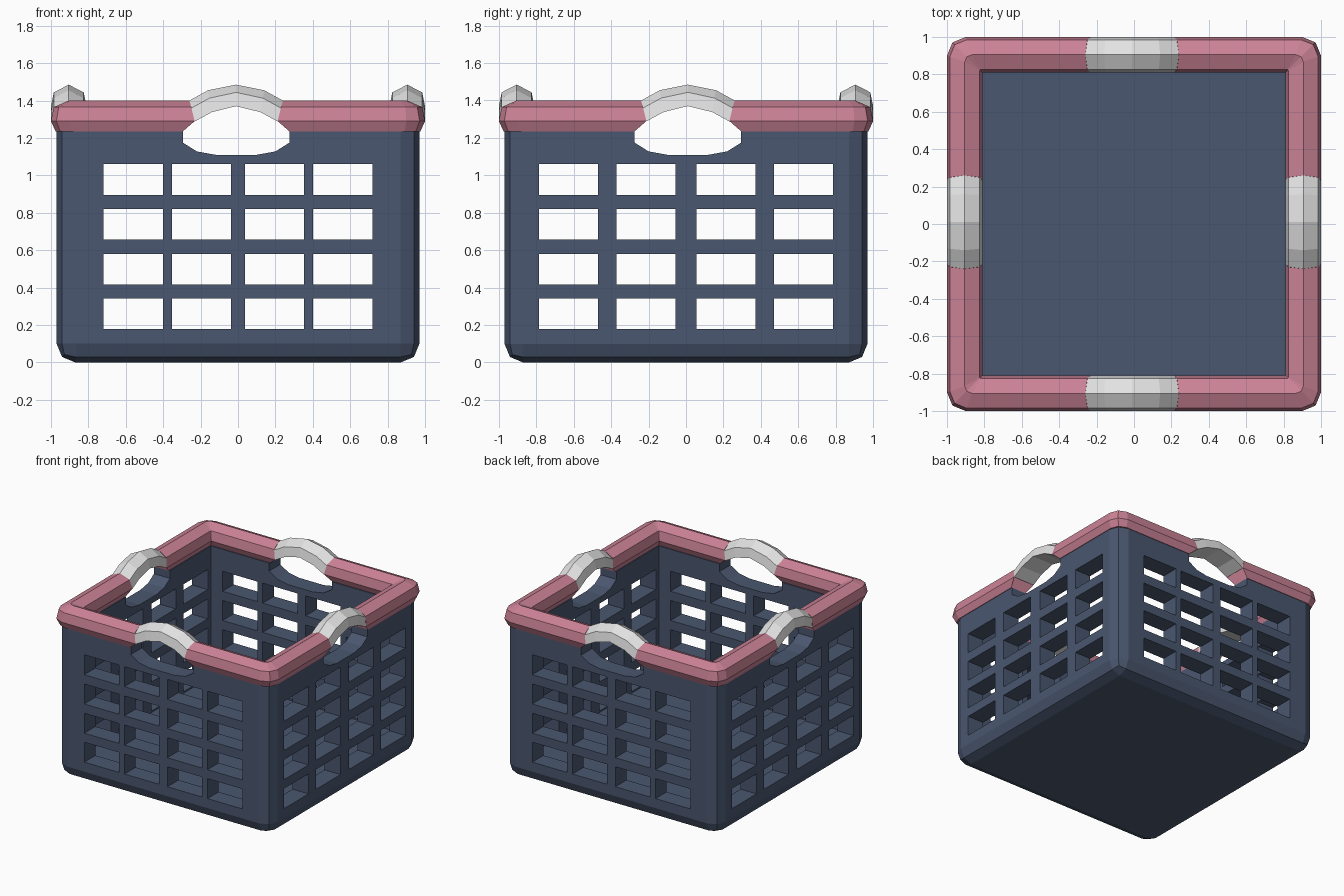
import bpy, bmesh
from mathutils import Vector

if "Cube" in bpy.data.objects:
    bpy.data.objects.remove(bpy.data.objects["Cube"])


def material(name, rgb):
    m = bpy.data.materials.new(name)
    m.diffuse_color = (*rgb, 1)
    m.use_nodes = True
    m.node_tree.nodes["Principled BSDF"].inputs["Base Color"].default_value = m.diffuse_color
    return m


NAVY = material("navy plastic", (0.068, 0.095, 0.160))
PINK = material("pink trim", (0.60, 0.225, 0.305))
GREY = material("light grey grip", (0.76, 0.76, 0.76))


def to_object(name, bm, mat=None):
    bmesh.ops.recalc_face_normals(bm, faces=bm.faces[:])
    me = bpy.data.meshes.new(name)
    bm.to_mesh(me)
    bm.free()
    ob = bpy.data.objects.new(name, me)
    bpy.context.collection.objects.link(ob)
    if mat:
        me.materials.append(mat)
    return ob


def add_box(bm, lo, hi):
    lo, hi = Vector(lo), Vector(hi)
    vs = bmesh.ops.create_cube(bm, size=1)["verts"]
    for v in vs:
        v.co = (lo + hi) / 2 + Vector(a * b for a, b in zip(v.co, hi - lo))


def loft(name, rings, mat):
    """Closed tube through a list of equal-sized rings of points."""
    bm = bmesh.new()
    vr = [[bm.verts.new(p) for p in r] for r in rings]
    n = len(vr[0])
    for a, b in zip(vr, vr[1:]):
        for i in range(n):
            j = (i + 1) % n
            bm.faces.new((a[i], a[j], b[j], b[i]))
    bm.faces.new(vr[0])
    bm.faces.new(vr[-1])
    return to_object(name, bm, mat)


# Basket body: box with rounded upright and bottom edges
bm = bmesh.new()
add_box(bm, (-0.97, -0.97, 0), (0.97, 0.97, 1.24))
edges = [e for e in bm.edges if not all(v.co.z > 1 for v in e.verts)]
bmesh.ops.bevel(bm, geom=edges, offset=0.1, segments=2, profile=0.5, affect='EDGES')
body = to_object("basket_body", bm, NAVY)

SHIFT = {0: -0.01, 1: 0.01}     # small sideways offset of the grips per axis


def wall_cutter(axis, centres):
    """Window grid and hand openings; axis = direction along the wall."""
    bm = bmesh.new()

    def place(s, t, z):
        return (s, t, z) if axis == 0 else (t, s, z)
    for c in centres:
        for z in (0.26, 0.498, 0.738, 0.978):
            add_box(bm, place(c - 0.158, -1.2, z - 0.082), place(c + 0.158, 1.2, z + 0.082))
    half = [(0.11, 1.11), (0.21, 1.128), (0.285, 1.175), (0.285, 1.4)]
    prof = half + [(-s, z) for s, z in reversed(half)]
    ends = [[bm.verts.new(place(s + SHIFT[axis], t, z)) for s, z in prof] for t in (-1.2, 1.2)]
    for i in range(len(prof)):
        j = (i + 1) % len(prof)
        bm.faces.new((ends[0][i], ends[0][j], ends[1][j], ends[1][i]))
    for e in ends:
        bm.faces.new(e)
    return to_object("wall_cutter", bm)


# Hollow inside, then windows through both pairs of walls
bm = bmesh.new()
add_box(bm, (-0.825, -0.825, 0.165), (0.825, 0.825, 1.6))
cutters = [to_object("inside_cutter", bm),
           wall_cutter(0, (-0.56, -0.195, 0.195, 0.56)),
           wall_cutter(1, (-0.628, -0.213, 0.213, 0.628))]
bpy.context.view_layer.objects.active = body
for c in cutters:
    mod = body.modifiers.new("cut", 'BOOLEAN')
    mod.operation = 'DIFFERENCE'
    mod.solver = 'EXACT'
    mod.object = c
    bpy.ops.object.modifier_apply(modifier=mod.name)
for c in cutters:
    bpy.data.objects.remove(c)

# Rim: four corner pieces; profile = (distance from centre, z, end position)
PROFILE = [(0.905, 1.40, 0.25), (0.985, 1.365, 0.24), (1.0, 1.29, 0.222), (0.975, 1.235, 0.285),
           (0.835, 1.235, 0.285), (0.81, 1.29, 0.222), (0.825, 1.365, 0.24)]
for sx in (-1, 1):
    for sy in (-1, 1):
        rings = [[] for _ in range(5)]
        for d, z, e in PROFILE:
            r = max(0.004, 0.1 - 0.65 * (1 - d))
            m = d - r * 0.293
            pts = [(sx * e + SHIFT[0], sy * d), (sx * (d - r), sy * d), (sx * m, sy * m),
                   (sx * d, sy * (d - r)), (sx * d, sy * e + SHIFT[1])]
            for ring, p in zip(rings, pts):
                ring.append((*p, z))
        loft(f"rim_{'left' if sx < 0 else 'right'}_{'front' if sy < 0 else 'back'}", rings, PINK)

# Arched grips: stations = (top point, bottom point) along the wall
half = [((-0.25, 1.40), (-0.222, 1.288)), ((-0.15, 1.455), (-0.13, 1.338))]
stations = half + [((0, 1.485), (0, 1.37))] + \
    [((-a[0], a[1]), (-b[0], b[1])) for a, b in reversed(half)]
SECTION = [(0, 0), (0.08, 0.36), (0.095, 1), (-0.095, 1), (-0.08, 0.36)]
for axis, side, name in ((0, -1, "front"), (0, 1, "back"), (1, -1, "left"), (1, 1, "right")):
    rings = []
    for top, bot in stations:
        ring = []
        for d, t in SECTION:
            s = top[0] + (bot[0] - top[0]) * t + SHIFT[axis]
            z = top[1] + (bot[1] - top[1]) * t
            w = side * (0.905 + d)
            ring.append((s, w, z) if axis == 0 else (w, s, z))
        rings.append(ring)
    loft(f"grip_{name}", rings, GREY)
